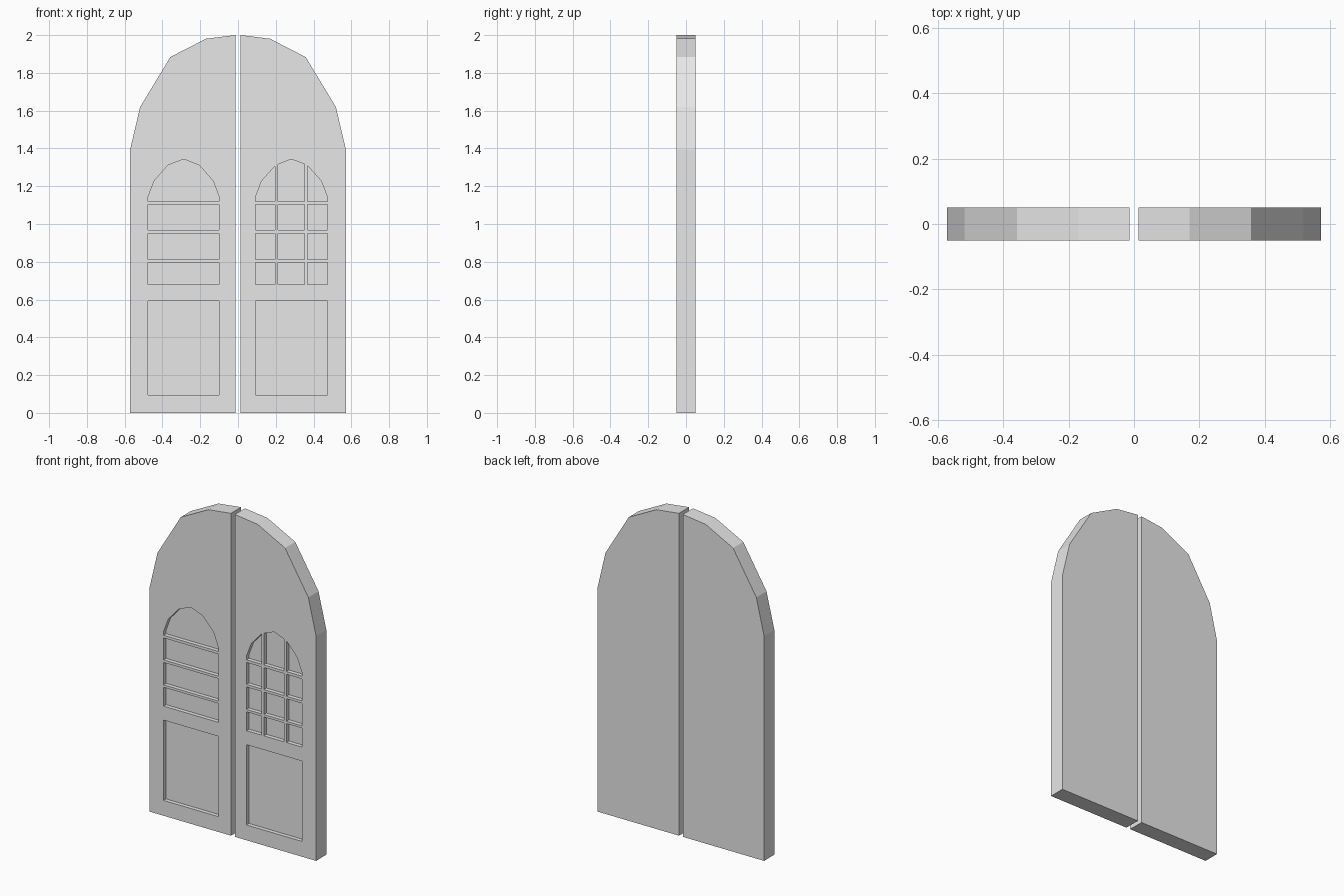
import bpy
import bmesh

cube = bpy.data.objects.get("Cube")
if cube:
    bpy.data.objects.remove(cube, do_unlink=True)

FRONT, BACK, RECESS = -0.05, 0.05, 0.025

grey = bpy.data.materials.new("plain grey")
grey.use_nodes = True
grey.diffuse_color = (0.8, 0.8, 0.8, 1)
grey.node_tree.nodes["Principled BSDF"].inputs["Base Color"].default_value = (0.8, 0.8, 0.8, 1)


def make_plate(name, outlines, y0, y1, bars_x=(), bars_z=()):
    """Extrude flat outlines along y, leaving out the strips taken by bars."""
    bm = bmesh.new()
    for outline in outlines:
        bm.faces.new([bm.verts.new((x, y0, z)) for x, z in outline])
    for axis, bars in ((0, bars_x), (2, bars_z)):
        for low, high in bars:
            for cut in (low, high):
                point, normal = [0, y0, 0], [0, 0, 0]
                point[axis], normal[axis] = cut, 1
                bmesh.ops.bisect_plane(bm, geom=bm.verts[:] + bm.edges[:] + bm.faces[:],
                                       plane_co=point, plane_no=normal)
            strip = [f for f in bm.faces if low < f.calc_center_bounds()[axis] < high]
            bmesh.ops.delete(bm, geom=strip, context='FACES')
    grown = bmesh.ops.extrude_face_region(bm, geom=bm.faces[:], use_keep_orig=True)["geom"]
    moved = [v for v in grown if isinstance(v, bmesh.types.BMVert)]
    bmesh.ops.translate(bm, verts=moved, vec=(0, y1 - y0, 0))
    bmesh.ops.recalc_face_normals(bm, faces=bm.faces[:])
    mesh = bpy.data.meshes.new(name)
    bm.to_mesh(mesh)
    bm.free()
    mesh.materials.append(grey)
    obj = bpy.data.objects.new(name, mesh)
    bpy.context.collection.objects.link(obj)
    return obj


def window_outline(x0, x1):
    """Rectangle topped by a faceted arch."""
    mid, half = (x0 + x1) / 2, (x1 - x0) / 2
    side = [(1, 0.68), (1, 1.143), (0.83, 1.228), (0.44, 1.311)]
    return ([(mid + half * t, z) for t, z in side] + [(mid, 1.343)]
            + [(mid - half * t, z) for t, z in reversed(side)])


def panel_outline(x0, x1):
    return [(x0, 0.095), (x1, 0.095), (x1, 0.593), (x0, 0.593)]


def make_door(name, sign, x0, x1, bars_x):
    # Half-arch leaf
    leaf = [(0.0135, 0), (0.571, 0), (0.571, 1.395), (0.518, 1.62),
            (0.358, 1.884), (0.169, 1.981), (0.0135, 2)]
    door = make_plate(name, [[(sign * x, z) for x, z in leaf]], FRONT, BACK)
    # Recessed window panes and lower panel
    crossbars = [(0.797, 0.812), (0.951, 0.967), (1.103, 1.12)]
    cutters = [
        make_plate(name + "_panes_cutter", [window_outline(x0, x1)],
                   FRONT - 0.05, FRONT + RECESS, bars_x, crossbars),
        make_plate(name + "_panel_cutter", [panel_outline(x0, x1)],
                   FRONT - 0.05, FRONT + RECESS)]
    for cutter in cutters:
        cutter.hide_render = True
        mod = door.modifiers.new("recess", 'BOOLEAN')
        mod.operation, mod.solver, mod.object = 'DIFFERENCE', 'EXACT', cutter
    # Bake the recesses and drop the cutters
    graph = bpy.context.evaluated_depsgraph_get()
    carved = bpy.data.meshes.new_from_object(door.evaluated_get(graph))
    door.modifiers.clear()
    door.data = carved
    for cutter in cutters:
        bpy.data.objects.remove(cutter, do_unlink=True)


make_door("right_door", -1, -0.476, -0.1, [])
make_door("left_door", 1, 0.093, 0.473, [(0.197, 0.212), (0.352, 0.368)])
